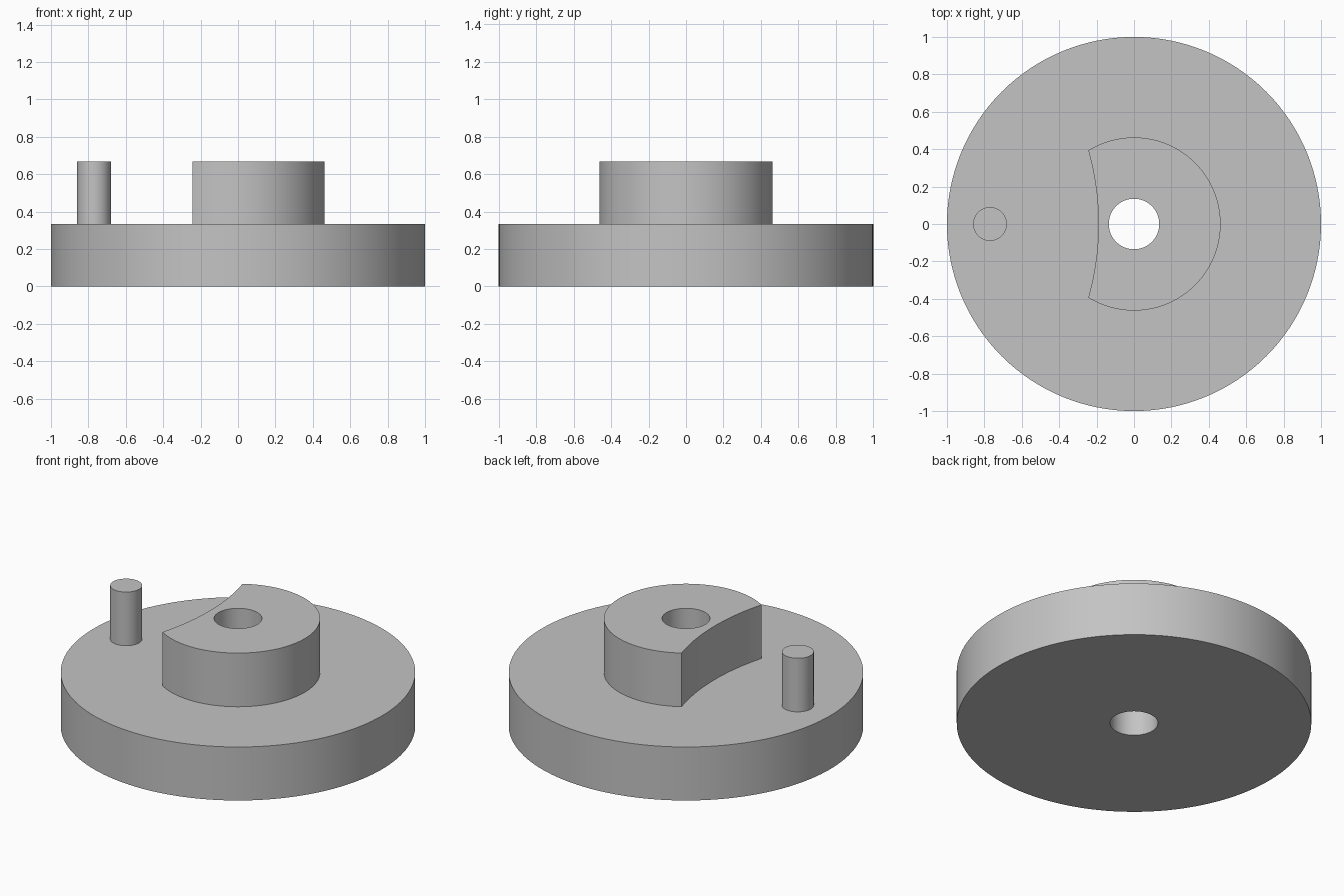
import bpy, bmesh
from math import sin, cos, atan2, sqrt, pi
from mathutils import Vector

cube = bpy.data.objects.get("Cube")
if cube:
    bpy.data.objects.remove(cube)

DISC_TOP, TOP = 0.333, 0.667
BORE = 0.135

grey = bpy.data.materials.new("plain grey")
grey.use_nodes = True
colour = (0.55, 0.55, 0.55, 1)
grey.diffuse_color = colour
grey.node_tree.nodes["Principled BSDF"].inputs["Base Color"].default_value = colour


def arc(cx, radius, start, end, steps):
    """Points along an arc centred on the x axis, without the end point."""
    angles = [start + (end - start) * i / steps for i in range(steps)]
    return [Vector((cx + radius * cos(a), radius * sin(a))) for a in angles]


def prism(name, outline, z0, z1, bore=0):
    """Extrude an outline upwards, with an optional round bore about the z axis."""
    bm = bmesh.new()

    def loop(points, z):
        return [bm.verts.new((p.x, p.y, z)) for p in points]

    def bridge(a, b):
        for i in range(len(a)):
            j = (i + 1) % len(a)
            bm.faces.new((a[i], a[j], b[j], b[i]))

    low, high = loop(outline, z0), loop(outline, z1)
    bridge(low, high)
    if bore:
        inner = [p.normalized() * bore for p in outline]
        in_low, in_high = loop(inner, z0), loop(inner, z1)
        bridge(high, in_high)
        bridge(in_high, in_low)
        bridge(in_low, low)
    else:
        bm.faces.new(high)
        bm.faces.new(low[::-1])
    bmesh.ops.recalc_face_normals(bm, faces=bm.faces)
    mesh = bpy.data.meshes.new(name)
    bm.to_mesh(mesh)
    bm.free()
    mesh.materials.append(grey)
    obj = bpy.data.objects.new(name, mesh)
    bpy.context.collection.objects.link(obj)
    bpy.ops.object.select_all(action="DESELECT")
    obj.select_set(True)
    bpy.context.view_layer.objects.active = obj
    bpy.ops.object.shade_smooth_by_angle(angle=pi / 6)
    return obj


# Round base disc with a centre bore
prism("base_disc", arc(0, 1, 0, 2 * pi, 128), 0, DISC_TOP, BORE)

# Raised hub: a circle with a shallow concave bite on the pin side
hub_r, bite_r = 0.463, 1.445
bite_x = -0.19 - bite_r
corner_x = (hub_r**2 + bite_x**2 - bite_r**2) / (2 * bite_x)
corner_y = sqrt(hub_r**2 - corner_x**2)
round_end = atan2(corner_y, corner_x)
bite_end = atan2(corner_y, corner_x - bite_x)
hub_outline = (arc(0, hub_r, -round_end, round_end, 80)
               + arc(bite_x, bite_r, bite_end, -bite_end, 32))
prism("locking_hub", hub_outline, DISC_TOP, TOP, BORE)

# Drive pin
prism("drive_pin", arc(-0.77, 0.09, 0, 2 * pi, 48), DISC_TOP, TOP)
